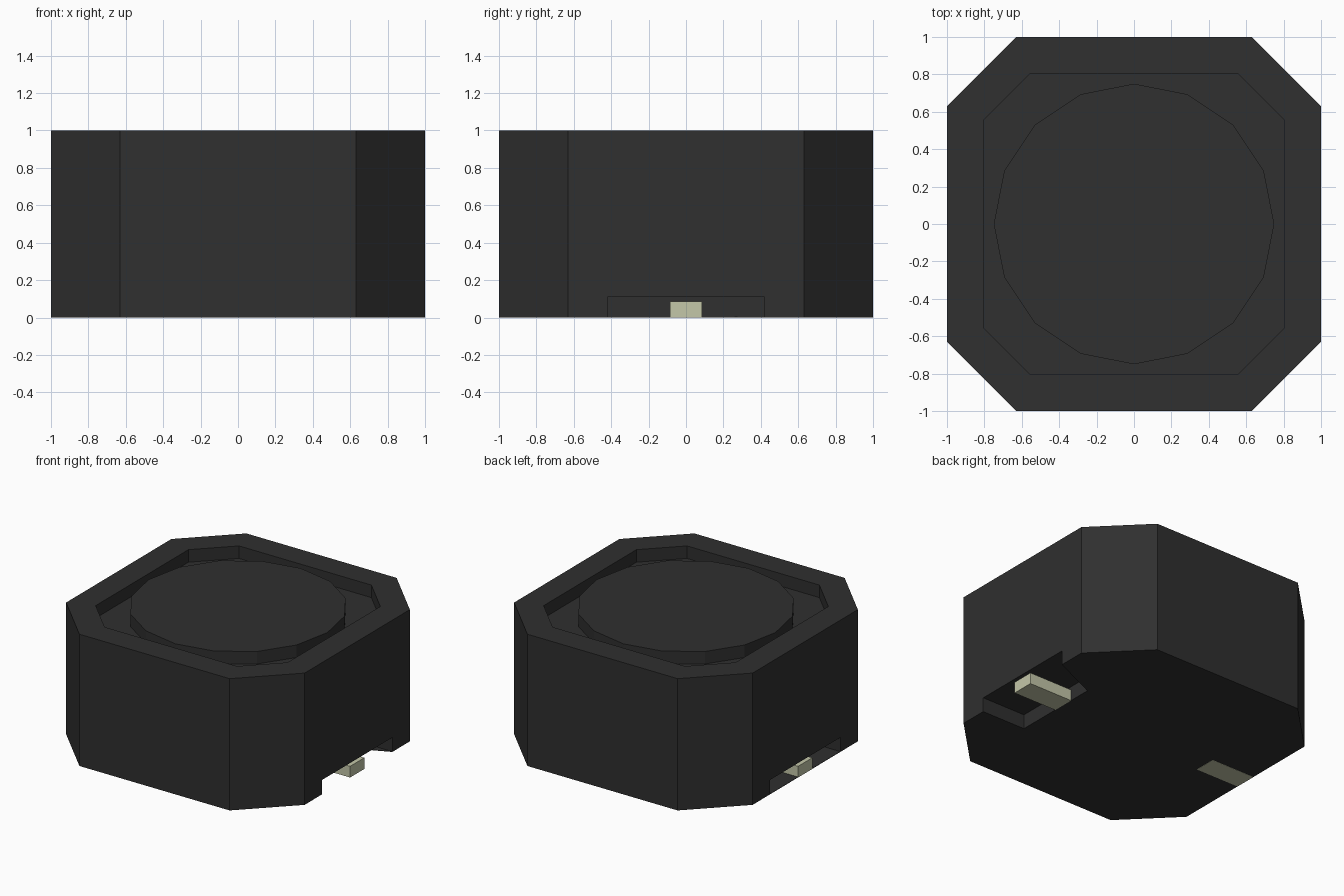
import bpy, bmesh, math

cube = bpy.data.objects.get("Cube")
if cube:
    bpy.data.objects.remove(cube, do_unlink=True)


def material(name, rgb):
    m = bpy.data.materials.new(name)
    m.use_nodes = True
    m.diffuse_color = (*rgb, 1)
    m.node_tree.nodes["Principled BSDF"].inputs["Base Color"].default_value = (*rgb, 1)
    return m


black = material("black ferrite", (0.029, 0.029, 0.029))
tin = material("tinned metal", (0.55, 0.57, 0.395))


def prism(name, outline, z0, z1, mat):
    """Extrude a flat outline from z0 up to z1."""
    bm = bmesh.new()
    face = bm.faces.new([bm.verts.new((x, y, z0)) for x, y in outline])
    top = bmesh.ops.extrude_face_region(bm, geom=[face])["geom"]
    bmesh.ops.translate(bm, vec=(0, 0, z1 - z0),
                        verts=[v for v in top if isinstance(v, bmesh.types.BMVert)])
    bmesh.ops.recalc_face_normals(bm, faces=bm.faces)
    mesh = bpy.data.meshes.new(name)
    bm.to_mesh(mesh)
    bm.free()
    mesh.materials.append(mat)
    obj = bpy.data.objects.new(name, mesh)
    bpy.context.collection.objects.link(obj)
    return obj


def octagon(half, flat):
    quarter = [(half, -flat), (half, flat)]
    points = []
    for _ in range(4):
        points += quarter
        quarter = [(-y, x) for x, y in quarter]
    return points


def rectangle(x0, x1, half_y):
    return [(x0, -half_y), (x1, -half_y), (x1, half_y), (x0, half_y)]


def carve(target, cutter):
    cutter.hide_render = True
    cutter.hide_set(True)
    mod = target.modifiers.new(cutter.name, "BOOLEAN")
    mod.operation = "DIFFERENCE"
    mod.solver = "EXACT"
    mod.object = cutter


# Eight-sided shield with an open tray in its top
FLOOR, INNER = 0.905, 0.635
shield = prism("shield", octagon(1, 0.63), 0.001, 1, black)
carve(shield, prism("tray_cutter", octagon(0.805, 0.555), FLOOR, 1.2, black))

# Terminal pockets in both sides, with a thin floor
for side, sign in (("left", 1), ("right", -1)):
    pocket = rectangle(INNER * sign, 1.1 * sign, 0.42)
    carve(shield, prism(side + "_pocket_cutter", pocket, 0.004, 0.11, black))

# The left pocket is open underneath, except for one corner web
opening = [(INNER, -0.42), (1.1, -0.42), (1.1, 0.42), (1, 0.42), (INNER, 0.26)]
carve(shield, prism("left_opening_cutter", opening, -0.1, 0.05, black))

# Sixteen-sided core standing in the tray
ring = [(0.75 * math.cos(i * math.tau / 16), 0.75 * math.sin(i * math.tau / 16))
        for i in range(16)]
prism("core", ring, FLOOR - 0.02, 1, black)

# Metal terminals, flush with the sides and the underside
for side, sign in (("left", 1), ("right", -1)):
    prism(side + "_terminal", rectangle(INNER * sign, sign, 0.085), 0, 0.085, tin)
